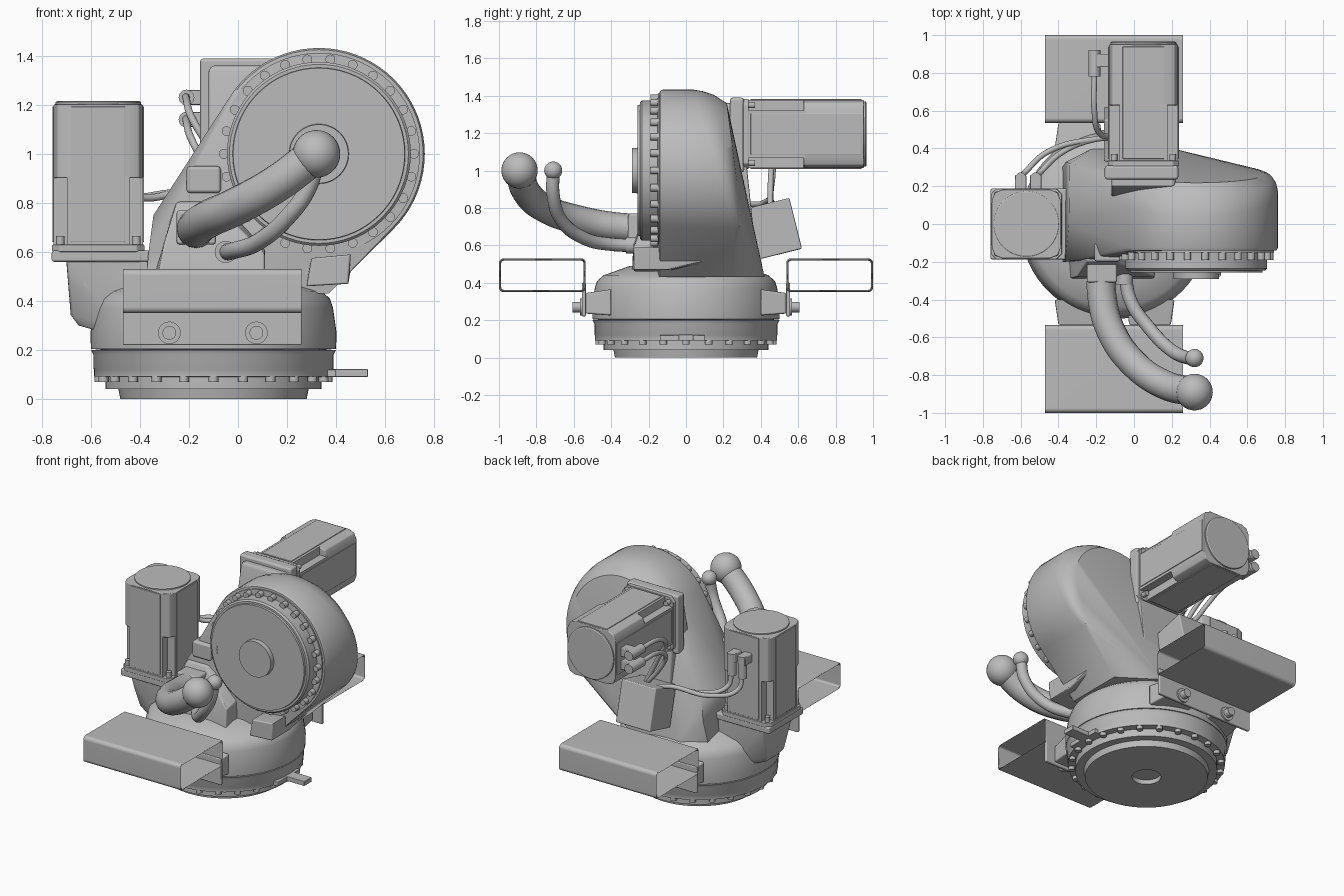
import bpy, bmesh, math
from mathutils import Matrix, Vector

cube = bpy.data.objects.get("Cube")
if cube:
    bpy.data.objects.remove(cube, do_unlink=True)

grey = bpy.data.materials.new("cast_grey")
grey.use_nodes = True
grey.diffuse_color = (0.5, 0.5, 0.5, 1)
grey.node_tree.nodes["Principled BSDF"].inputs["Base Color"].default_value = (0.5, 0.5, 0.5, 1)

FORWARD = Matrix.Rotation(math.pi / 2, 4, "X")    # local z becomes -y
BACKWARD = Matrix.Rotation(-math.pi / 2, 4, "X")  # local z becomes +y


def at(x, y, z, turn=Matrix()):
    return Matrix.Translation((x, y, z)) @ turn


def finish(bm, name, bevel=0):
    bmesh.ops.recalc_face_normals(bm, faces=bm.faces)
    mesh = bpy.data.meshes.new(name)
    bm.to_mesh(mesh)
    bm.free()
    obj = bpy.data.objects.new(name, mesh)
    bpy.context.collection.objects.link(obj)
    mesh.materials.append(grey)
    if bevel:
        mod = obj.modifiers.new("soft_edges", "BEVEL")
        mod.width, mod.segments, mod.harden_normals = bevel, 2, True
        mod.limit_method, mod.angle_limit = "ANGLE", math.radians(35)
    return obj


def box(name, x, y, z, bevel=0.01, turn=Matrix()):
    """Box given by its (low, high) range on each axis."""
    mid = [(a + b) / 2 for a, b in (x, y, z)]
    size = [b - a for a, b in (x, y, z)]
    bm = bmesh.new()
    bmesh.ops.create_cube(bm, size=1, matrix=at(*mid, turn) @ Matrix.Diagonal((*size, 1)))
    return finish(bm, name, bevel)


def rods(name, radius, length, places, sides=16, turn=Matrix()):
    """Equal cylinders, each starting at its place and running along the turned z."""
    bm = bmesh.new()
    for p in places:
        bmesh.ops.create_cone(bm, cap_ends=True, segments=sides, radius1=radius, radius2=radius,
                              depth=length, matrix=at(*p, turn) @ at(0, 0, length / 2))
    return finish(bm, name)


def lathe(name, profile, place):
    bm = bmesh.new()
    vs = [bm.verts.new((r, 0, h)) for r, h in profile]
    es = [bm.edges.new(pair) for pair in zip(vs, vs[1:])]
    bmesh.ops.spin(bm, geom=vs + es, cent=(0, 0, 0), axis=(0, 0, 1), angle=2 * math.pi, steps=72)
    bmesh.ops.remove_doubles(bm, verts=bm.verts, dist=0.0005)
    bm.transform(place)
    return finish(bm, name)


def prism(name, outline, depth, place, bevel=0):
    """Outline in local xy, pulled up along local z."""
    bm = bmesh.new()
    face = bm.faces.new([bm.verts.new((a, b, 0)) for a, b in outline])
    out = bmesh.ops.extrude_face_region(bm, geom=[face])
    bmesh.ops.translate(bm, vec=(0, 0, depth), verts=[v for v in out["geom"] if isinstance(v, bmesh.types.BMVert)])
    bm.transform(place)
    return finish(bm, name, bevel)


def hull(name, points, bevel=0):
    bm = bmesh.new()
    for p in points:
        bm.verts.new(p)
    bmesh.ops.convex_hull(bm, input=bm.verts)
    bmesh.ops.delete(bm, geom=[v for v in bm.verts if not v.link_faces], context="VERTS")
    return finish(bm, name, bevel)


def hose(name, radius, points):
    curve = bpy.data.curves.new(name, "CURVE")
    curve.dimensions = "3D"
    curve.bevel_depth, curve.bevel_resolution = radius, 6
    curve.use_fill_caps = True
    spline = curve.splines.new("BEZIER")
    spline.bezier_points.add(len(points) - 1)
    for bp, p in zip(spline.bezier_points, points):
        bp.co = p
        bp.handle_left_type = bp.handle_right_type = "AUTO"
    curve.materials.append(grey)
    obj = bpy.data.objects.new(name, curve)
    bpy.context.collection.objects.link(obj)


def ball(name, radius, place):
    bm = bmesh.new()
    bmesh.ops.create_uvsphere(bm, u_segments=32, v_segments=20, radius=radius, matrix=at(*place))
    finish(bm, name)


def ring(radius, count):
    return [(radius * math.cos(2 * math.pi * i / count), radius * math.sin(2 * math.pi * i / count)) for i in range(count)]


# Round foot, bearing ring and turning base
AX = -0.1
lathe("foot", [(0, 0.03), (0.09, 0.03), (0.09, 0), (0.38, 0), (0.388, 0.04), (0.44, 0.04), (0.44, 0.09),
               (0.487, 0.092), (0.487, 0.12), (0.49, 0.125), (0.49, 0.18), (0.5, 0.2), (0.3, 0.2)], at(AX, 0, 0))
lathe("turret", [(0.45, 0.2), (0.5, 0.205), (0.502, 0.27), (0.488, 0.37), (0.475, 0.41), (0.44, 0.44),
                 (0.3, 0.49), (0, 0.5)], at(AX, 0, 0))
rods("foot_bolts", 0.02, 0.055, [(AX + x, y, 0.07) for x, y in ring(0.465, 24)], 12)
box("stop_tab", (0.3, 0.53), (-0.04, 0.04), (0.09, 0.122), 0.004)
box("stop_tab_root", (0.25, 0.4), (-0.14, 0.1), (0.09, 0.12), 0.004)

# Forklift pockets, front and back
for side, s in (("front", -1), ("back", 1)):
    bm = bmesh.new()
    bmesh.ops.create_cube(bm, size=1, matrix=at(-0.105, s * 0.768, 0.44) @ Matrix.Diagonal((0.73, 0.464, 0.18, 1)))
    bmesh.ops.delete(bm, geom=[f for f in bm.faces if abs(f.normal.x) > 0.9], context="FACES")
    long_edges = [e for e in bm.edges if abs(e.verts[0].co.x - e.verts[1].co.x) > 0.1]
    bmesh.ops.bevel(bm, geom=long_edges, offset=0.025, segments=4, profile=0.5, affect="EDGES")
    pocket = finish(bm, side + "_fork_pocket")
    wall = pocket.modifiers.new("wall", "SOLIDIFY")
    wall.thickness, wall.offset = 0.012, -1
    pocket.modifiers.new("even_shading", "WEIGHTED_NORMAL").keep_sharp = True
    near, far = sorted((s * 0.535, s * 0.557))
    box(side + "_pocket_plate", (-0.47, 0.26), (near, far), (0.22, 0.4), 0.006)
    out = FORWARD if s < 0 else BACKWARD
    heads = [(-0.28, s * 0.555, 0.27), (0.075, s * 0.555, 0.27)]
    rods(side + "_pocket_washers", 0.046, 0.012, heads, 24, out)
    rods(side + "_pocket_bolts", 0.028, 0.052, heads, 20, out)
    for x in (-0.29, 0.085):
        hull(side + "_pocket_boss", [(x + i * w, s * y, z) for i in (-1, 1) for w, y, z in
             ((0.11, 0.535, 0.235), (0.11, 0.535, 0.345), (0.13, 0.4, 0.225), (0.13, 0.4, 0.365))], 0.01)

# Leaning arm housing: drum circles hulled with the spread lower end
DX, DZ = 0.33, 1.0
pts = []
for r, y, lean in ((0.425, -0.14, 0), (0.432, -0.125, 0), (0.432, 0.17, 0.3), (0.424, 0.205, 0.27),
                   (0.405, 0.237, 0.22), (0.36, 0.265, 0.13)):
    pts += [(DX + x, y - lean * z, DZ + z) for x, z in ring(r, 72)]
pts += [(-0.38, -0.2, 0.43), (-0.38, 0.3, 0.43), (-0.365, -0.2, 0.6), (-0.36, 0.33, 0.6),
        (-0.345, 0.0, 0.75), (-0.34, 0.32, 0.75), (0.37, -0.14, 0.43), (0.37, 0.25, 0.43),
        (-0.22, 0.4, 0.43), (0.12, 0.42, 0.43)]
hull("arm_housing", pts)

# Output flange on the drum
lathe("output_flange", [(0.41, 0.1), (0.412, 0.15), (0.375, 0.152), (0.375, 0.235), (0.365, 0.245), (0.352, 0.245),
                        (0.35, 0.258), (0.122, 0.258), (0.12, 0.29), (0, 0.29)], at(DX, 0, DZ, FORWARD))
rods("flange_bolts", 0.02, 0.05, [(DX + x, -0.14, DZ + z) for x, z in ring(0.388, 26)], 14, FORWARD)
rods("flange_pins", 0.006, 0.008, [(0.02, -0.255, 0.95 + 0.02 * i) for i in range(3)], 8, FORWARD)


def corners(cut):
    """Repeat one corner's points around the four corners of a square."""
    return [Matrix.Rotation(k * math.pi / 2, 2) @ Vector(p) for k in range(4) for p in cut]


def motor(name, length, place):
    """Square servo motor: notched lower half, chamfered upper half and round cap."""
    w, c, n = 0.182, 0.055, 0.055
    prism(name + "_lower_body", corners([(w, w - n), (w - n, w - n), (w - n, w)]), length * 0.5, place)
    prism(name + "_upper_body", corners([(w, w - c), (w - 0.016, w - 0.016), (w - c, w)]),
          length * 0.49, place @ at(0, 0, length * 0.49), 0.006)
    prism(name + "_flange", corners([(w + 0.006, w - 0.025), (w - 0.025, w + 0.006)]), 0.03, place, 0.004)
    lathe(name + "_cap", [(0.174, length - 0.03), (0.174, length - 0.004), (0.168, length), (0, length)], place)
    bolts = rods(name + "_bolts", 0.017, 0.035, [(x, y, 0.03) for x in (-0.155, 0.155) for y in (-0.155, 0.155)], 12)
    bolts.data.transform(place)
    for k in range(4):
        prism(name + "_side_panel", [(-0.11, 0.18), (0.11, 0.18), (0.11, 0.187), (-0.11, 0.187)], length * 0.9,
              place @ Matrix.Rotation(k * math.pi / 2, 4, "Z") @ at(0, 0, 0.04), 0.003)


# Upright motor with its gear casing
motor("turn_motor", 0.615, at(-0.57, 0, 0.6))
hull("turn_motor_casing", [(x, s * y, z) for s in (-1, 1) for x, y, z in
     ((-0.7, 0.16, 0.57), (-0.69, 0.14, 0.48), (-0.68, 0.09, 0.34), (-0.65, 0.07, 0.3), (-0.58, 0.1, 0.28),
      (-0.45, 0.17, 0.28), (-0.35, 0.18, 0.45), (-0.37, 0.18, 0.57))], 0.02)
box("turn_motor_shelf", (-0.76, -0.35), (-0.188, 0.188), (0.56, 0.605), 0.01)
rods("casing_eye", 0.03, 0.16, [(-0.6, 0, 0.48)], 20, FORWARD)

# Level motor with its mounting block
motor("arm_motor", 0.66, at(0.05, 0.305, 1.195, BACKWARD))
box("arm_motor_mount", (-0.155, 0.235), (0.235, 0.31), (0.99, 1.39), 0.015)
hull("arm_motor_neck", [(x, y, z) for x in (-0.12, 0.22) for y, z in ((0.2, 1.36), (0.29, 1.36), (0.1, 0.9), (0.15, 0.6),
                                                                      (0.31, 0.95), (0.37, 0.6))], 0.02)

# Cable outlet casting, cover and bump stop
hull("cable_outlet", [(-0.34, -0.29, 0.44), (0.11, -0.29, 0.44), (0.11, -0.28, 0.59), (-0.3, -0.28, 0.64),
                      (-0.36, -0.12, 0.44), (0.11, -0.12, 0.62), (0.11, -0.12, 0.44), (-0.25, -0.2, 0.8),
                      (-0.1, -0.2, 0.8), (-0.25, -0.12, 0.82), (-0.08, -0.12, 0.83)], 0.01)
box("outlet_flange", (-0.25, -0.09), (-0.31, -0.18), (0.63, 0.77), 0.012)
box("small_cover", (-0.21, -0.07), (-0.2, -0.1), (0.84, 0.95), 0.015)
hull("bump_stop", [(x, y, z) for y, low in ((-0.28, 0.46), (-0.08, 0.46), (0.1, 0.5))
                   for x, z in ((0.28, low), (0.45, low + 0.01), (0.46, 0.52 if y > 0 else 0.59), (0.3, 0.52 if y > 0 else 0.575))], 0.012)

# Front hoses ending in balls
hose("large_hose", 0.077, [(-0.17, -0.22, 0.69), (-0.17, -0.38, 0.7), (-0.12, -0.57, 0.735), (0.0, -0.74, 0.79),
                           (0.16, -0.85, 0.88), (0.32, -0.89, 1.0)])
ball("large_hose_end", 0.097, (0.32, -0.89, 1.0))
hose("small_hose", 0.035, [(-0.05, -0.22, 0.6), (-0.02, -0.4, 0.605), (0.08, -0.55, 0.64), (0.2, -0.67, 0.74),
                           (0.29, -0.71, 0.87), (0.32, -0.71, 1.0)])
ball("small_hose_end", 0.048, (0.32, -0.71, 1.0))
rods("small_hose_collar", 0.045, 0.06, [(-0.05, -0.26, 0.6)], 24, FORWARD)

# Rear junction box, plugs and motor cables
box("junction_box", (-0.16, 0.1), (0.36, 0.59), (0.55, 0.83), 0.008, Matrix.Rotation(math.radians(14), 4, "X"))
for z in (1.14, 1.23):
    rods("arm_motor_plug", 0.032, 0.14, [(-0.21, 0.78, z)], 20, BACKWARD)
    box("plug_block", (-0.22, -0.12), (0.83, 0.9), (z - 0.03, z + 0.03), 0.006)
    hose("arm_motor_cable", 0.015, [(-0.21, 0.8, z), (-0.21, 0.6, z - 0.01), (-0.19, 0.49, z - 0.08),
                                    (-0.12, 0.46, z - 0.2), (0.0, 0.45, 0.8)])
for x in (-0.6, -0.52):
    rods("turn_motor_plug", 0.028, 0.15, [(x, 0.245, 0.93)], 20)
    box("plug_block", (x - 0.03, x + 0.03), (0.17, 0.26), (1.02, 1.08), 0.006)
    hose("turn_motor_cable", 0.015, [(x, 0.245, 0.95), (x + 0.02, 0.27, 0.85), (x + 0.14, 0.38, 0.82),
                                     (-0.2, 0.45, 0.84), (0.0, 0.46, 0.78)])

# Smooth round surfaces, keep edges crisp
bpy.ops.object.select_all(action="DESELECT")
for obj in bpy.context.scene.objects:
    if obj.type == "MESH" and grey.name in obj.data.materials:
        obj.select_set(True)
        bpy.context.view_layer.objects.active = obj
bpy.ops.object.shade_smooth_by_angle(angle=math.radians(32))
